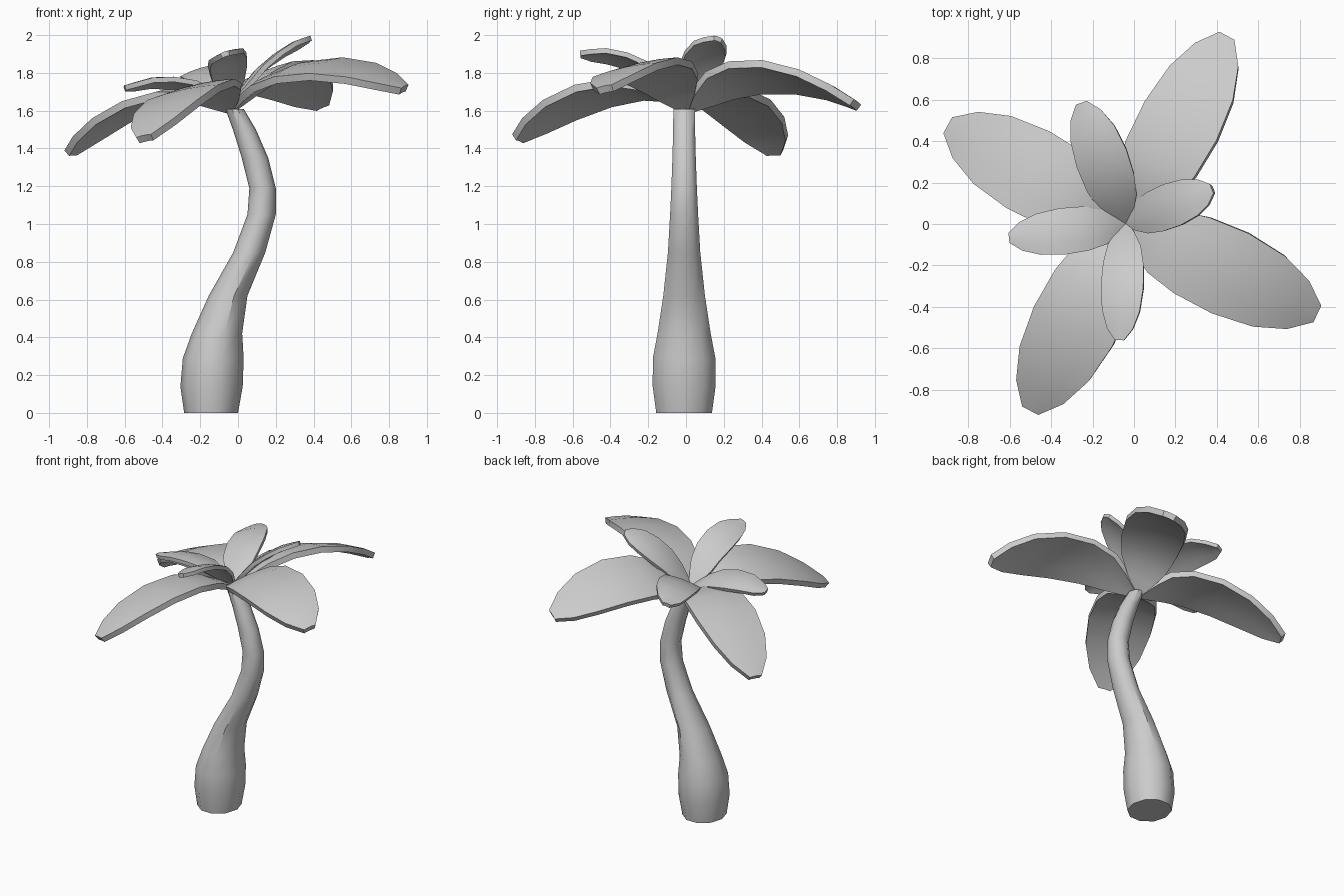
import bpy, bmesh, math
from mathutils import Vector

cube = bpy.data.objects.get("Cube")
if cube:
    bpy.data.objects.remove(cube, do_unlink=True)

GREY = (0.6, 0.6, 0.6, 1)
grey = bpy.data.materials.new("plain_grey")
grey.use_nodes = True
grey.diffuse_color = GREY
grey.node_tree.nodes["Principled BSDF"].inputs["Base Color"].default_value = GREY


def finish(bm, name, thickness=0):
    bmesh.ops.recalc_face_normals(bm, faces=bm.faces)
    mesh = bpy.data.meshes.new(name)
    bm.to_mesh(mesh)
    bm.free()
    mesh.materials.append(grey)
    obj = bpy.data.objects.new(name, mesh)
    bpy.context.collection.objects.link(obj)
    bpy.ops.object.select_all(action='DESELECT')
    obj.select_set(True)
    bpy.context.view_layer.objects.active = obj
    if thickness:
        mod = obj.modifiers.new("thickness", 'SOLIDIFY')
        mod.thickness = thickness
        mod.offset = 0
        bpy.ops.object.modifier_apply(modifier=mod.name)
    bpy.ops.object.shade_smooth_by_angle(angle=math.radians(40))


def loft(bm, rows, closed):
    for a, b in zip(rows, rows[1:]):
        n = len(a)
        for i in range(n if closed else n - 1):
            j = (i + 1) % n
            bm.faces.new((a[i], a[j], b[j], b[i]))


# Trunk: swollen foot, S-bend and slim neck (height, left x, right x, y radius)
RINGS = [(0, -.285, .0, .155), (.14, -.305, .025, .175), (.29, -.292, .03, .174),
         (.42, -.245, .022, .148), (.62, -.155, .05, .116), (.85, -.025, .145, .09),
         (1.05, .05, .2, .078), (1.19, .06, .2, .071), (1.35, .02, .16, .065),
         (1.5, -.027, .095, .061), (1.61, -.067, .03, .06)]
SIDES = 10
bm = bmesh.new()
rows = []
for z, x0, x1, ry in RINGS:
    row = []
    for i in range(SIDES):
        a = math.tau * i / SIDES
        row.append(bm.verts.new(((x0 + x1) / 2 + (x1 - x0) / 2 * math.cos(a),
                                 -.01 + ry * math.sin(a), z)))
    rows.append(row)
loft(bm, rows, True)
bm.faces.new(rows[0])
bm.faces.new(rows[-1])
finish(bm, "trunk")

# Leaves: arched blades with a blunt tip, spreading from the top of the trunk
HUB = Vector((-.038, 0, 0))
STATIONS = [0, .1, .2, .35, .55, .75, .9, 1]
WIDTHS = [.08, .48, .78, .95, 1, .88, .6, .2]


def arch(points, t):
    for (t0, z0), (t1, z1) in zip(points, points[1:]):
        if t <= t1:
            return z0 + (z1 - z0) * (t - t0) / (t1 - t0)
    return points[-1][1]


def leaf(name, degrees, length, half, heights, roll, lean, thickness):
    a = math.radians(degrees)
    along = Vector((math.cos(a), math.sin(a), 0))
    across = Vector((-along.y, along.x, 0))
    bm = bmesh.new()
    rows = []
    for t, w in zip(STATIONS, WIDTHS):
        row = []
        for u in (-1, -.5, 0, .5, 1):
            p = HUB + along * t * length + across * (u * w * half)
            p.z = arch(heights, t) + u * w * roll - .015 * w * u * u
            p.z += lean * (p.x - HUB.x)
            row.append(bm.verts.new(p))
        rows.append(row)
    loft(bm, rows, False)
    finish(bm, name, thickness)


# Large leaves share one arch, and the crown leans over with the trunk
LARGE = [(0, 1.605), (.1, 1.67), (.2, 1.725), (.35, 1.755), (.55, 1.74),
         (.75, 1.68), (.9, 1.605), (1, 1.54)]
for name, degrees, length, half, roll in (
        ("large_leaf_left", -25, 1.01, .21, .025),
        ("large_leaf_back", 61.5, 1.02, .195, -.04),
        ("large_leaf_right", 151, .97, .21, .015),
        ("large_leaf_front", 243, 1.0, .21, .005)):
    leaf(name, degrees, length, half, LARGE, roll, .19, .04)

# Small upper leaves: angle, length, half width, roll, heights along the leaf
FRACTIONS = (0, .15, .4, .7, 1)
SMALL = {"small_leaf_left": (22, .45, .105, -.036, (1.62, 1.71, 1.84, 1.93, 1.98)),
         "small_leaf_back": (110, .62, .125, -.035, (1.62, 1.7, 1.79, 1.82, 1.78)),
         "small_leaf_right": (187, .565, .11, .02, (1.62, 1.69, 1.755, 1.765, 1.72)),
         "small_leaf_front": (267, .56, .1, .035, (1.62, 1.73, 1.85, 1.9, 1.9))}
for name, (degrees, length, half, roll, zs) in SMALL.items():
    leaf(name, degrees, length, half, list(zip(FRACTIONS, zs)), roll, 0, .027)
